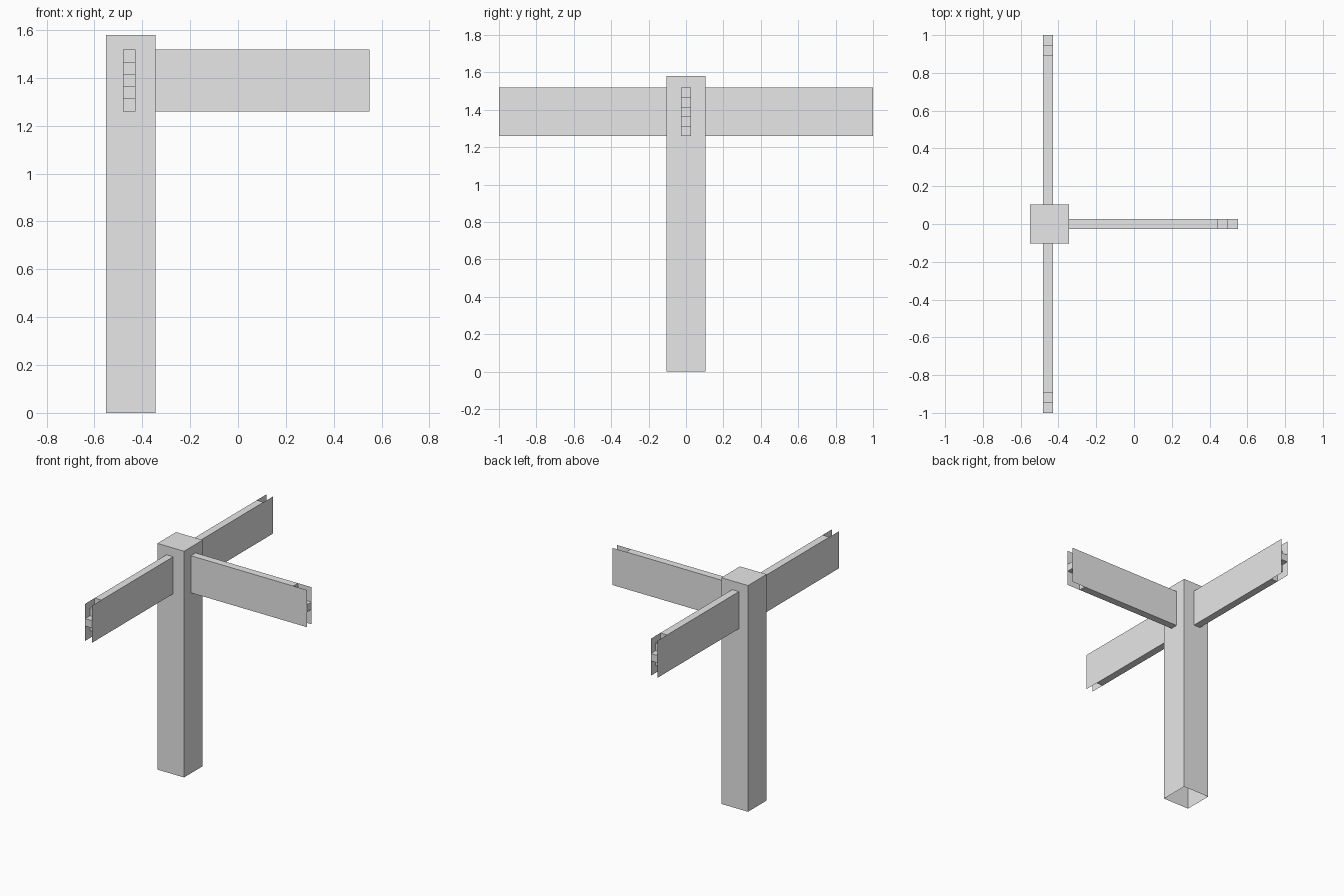
import bpy
import bmesh
import math
from mathutils import Matrix

if "Cube" in bpy.data.objects:
    bpy.data.objects.remove(bpy.data.objects["Cube"])

grey = bpy.data.materials.new("light grey")
grey.diffuse_color = (0.8, 0.8, 0.8, 1)
grey.use_nodes = True
grey.node_tree.nodes["Principled BSDF"].inputs["Base Color"].default_value = grey.diffuse_color

POST_X, POST_HALF, POST_TOP = -0.448, 0.103, 1.58
ARM_LOW, ARM_HIGH, ARM_HALF = 1.26, 1.519, 0.026
STEP = 0.0525


def finish(name, bm):
    mesh = bpy.data.meshes.new(name)
    bm.to_mesh(mesh)
    bm.free()
    mesh.materials.append(grey)
    obj = bpy.data.objects.new(name, mesh)
    bpy.context.collection.objects.link(obj)
    return obj


def make_post():
    # square post, open underneath
    bm = bmesh.new()
    bmesh.ops.create_cube(bm, size=1)
    bmesh.ops.scale(bm, vec=(2 * POST_HALF, 2 * POST_HALF, POST_TOP), verts=bm.verts)
    bmesh.ops.translate(bm, vec=(POST_X, 0, POST_TOP / 2), verts=bm.verts)
    bottom = [f for f in bm.faces if f.normal.z < -0.5]
    bmesh.ops.delete(bm, geom=bottom, context='FACES_ONLY')
    return finish("post", bm)


def make_arm(name, angle, x, start, tip):
    bm = bmesh.new()
    row = (ARM_HIGH - ARM_LOW) / 5

    # stepped arrow outline of the core, from lower root to upper root
    outline = [(start, ARM_LOW)]
    for i in range(5):
        end = tip - STEP * abs(i - 2)
        outline += [(end, ARM_LOW + i * row), (end, ARM_LOW + (i + 1) * row)]
    outline.append((start, ARM_HIGH))

    # core strip
    rails = [[bm.verts.new((u, side, z)) for u, z in outline]
             for side in (-ARM_HALF, ARM_HALF)]
    for i in range(len(outline) - 1):
        a, b = rails
        bm.faces.new((a[i], b[i], b[i + 1], a[i + 1]))

    # full length side sheets
    for side in (-ARM_HALF, ARM_HALF):
        corners = [(start, ARM_LOW), (tip, ARM_LOW), (tip, ARM_HIGH), (start, ARM_HIGH)]
        if side > 0:
            corners.reverse()
        bm.faces.new([bm.verts.new((u, side, z)) for u, z in corners])

    place = Matrix.Translation((x, 0, 0)) @ Matrix.Rotation(angle, 4, 'Z')
    bmesh.ops.transform(bm, matrix=place, verts=bm.verts)
    return finish(name, bm)


make_post()
make_arm("right_arm", 0, 0, POST_X + POST_HALF, 0.55)
make_arm("back_arm", math.pi / 2, -0.455, POST_HALF, 1.0)
make_arm("front_arm", -math.pi / 2, -0.455, POST_HALF, 1.0)
